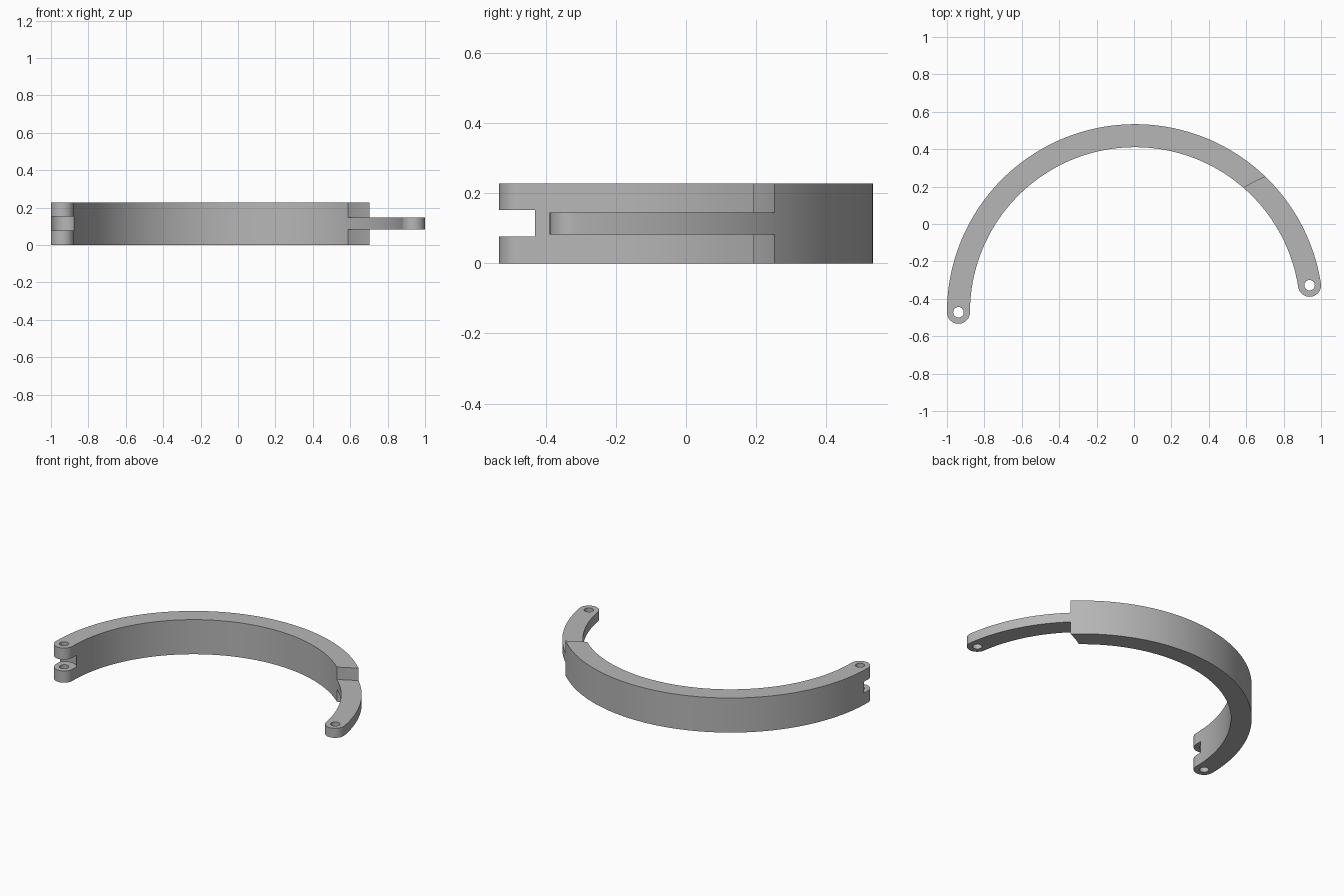
import bpy, bmesh, math
from mathutils import Vector

if "Cube" in bpy.data.objects:
    bpy.data.objects.remove(bpy.data.objects["Cube"])

# Shared dimensions
CX, CY = 0.0056, -0.472          # centre of the ring
R_OUT, R_IN = 1.0056, 0.8826
R_MID, R_END = (R_OUT + R_IN) / 2, (R_OUT - R_IN) / 2
HEIGHT = 0.228
SHOULDER_OUT, SHOULDER_IN = 46.1, 48.8   # shoulder angles, degrees
TONGUE_END = 8.8

grey = bpy.data.materials.new("grey metal")
grey.diffuse_color = (0.47, 0.47, 0.47, 1)
grey.use_nodes = True
grey.node_tree.nodes["Principled BSDF"].inputs["Base Color"].default_value = grey.diffuse_color


def polar(r, deg, cx=CX, cy=CY):
    a = math.radians(deg)
    return Vector((cx + r * math.cos(a), cy + r * math.sin(a)))


def arc(r, a0, a1, n, cx=CX, cy=CY):
    return [polar(r, a0 + (a1 - a0) * i / n, cx, cy) for i in range(n + 1)]


def prism(name, outline, z0, z1):
    bm = bmesh.new()
    base = bm.faces.new([bm.verts.new((p.x, p.y, z0)) for p in outline])
    top = bmesh.ops.extrude_face_region(bm, geom=[base])["geom"]
    verts = [g for g in top if isinstance(g, bmesh.types.BMVert)]
    bmesh.ops.translate(bm, verts=verts, vec=(0, 0, z1 - z0))
    bmesh.ops.recalc_face_normals(bm, faces=bm.faces)
    mesh = bpy.data.meshes.new(name)
    bm.to_mesh(mesh)
    bm.free()
    mesh.materials.append(grey)
    ob = bpy.data.objects.new(name, mesh)
    bpy.context.collection.objects.link(ob)
    return ob


def cut_cylinder(ob, centre, r, z0, z1, n=40):
    ring = arc(r, 0, 360, n, centre.x, centre.y)[:-1]
    cutter = prism("cutter", ring, z0, z1)
    bpy.context.view_layer.objects.active = ob
    mod = ob.modifiers.new("cut", 'BOOLEAN')
    mod.operation, mod.solver, mod.object = 'DIFFERENCE', 'EXACT', cutter
    bpy.ops.object.modifier_apply(modifier=mod.name)
    bpy.data.objects.remove(cutter)


def smooth(ob):
    bpy.ops.object.select_all(action='DESELECT')
    ob.select_set(True)
    bpy.context.view_layer.objects.active = ob
    bpy.ops.object.shade_smooth_by_angle(angle=math.radians(30))


# Slightly bowed shoulder line, from outer wall to inner wall
p0, p1 = polar(R_OUT, SHOULDER_OUT), polar(R_IN, SHOULDER_IN)
bow = Vector((-0.46, 0.89)) * 0.003
shoulder = [p0.lerp(p1, t / 8) + bow * (4 * (t / 8) * (1 - t / 8)) for t in range(9)]

# Main band: rounded clevis end on the left, shoulder on the right
left_pin = polar(R_MID, 180)
outline = (arc(R_OUT, SHOULDER_OUT, 180, 90)
           + arc(R_END, 180, 360, 24, left_pin.x, left_pin.y)[1:-1]
           + arc(R_IN, 180, SHOULDER_IN, 90)
           + shoulder[-2:0:-1])
band = prism("curved_band", outline, 0, HEIGHT)
cut_cylinder(band, left_pin, 0.0745, 0.077, 0.152, 64)   # clevis slot
cut_cylinder(band, left_pin, 0.028, -0.1, 0.4)           # pin hole
smooth(band)

# Thin hinge tongue that continues the arc from the shoulder
right_pin = polar(R_MID, TONGUE_END)
outline = (shoulder
           + arc(R_IN, SHOULDER_IN, TONGUE_END, 30)[1:]
           + arc(R_END, TONGUE_END - 180, TONGUE_END, 24, right_pin.x, right_pin.y)[1:-1]
           + arc(R_OUT, TONGUE_END, SHOULDER_OUT, 30)[:-1])
tongue = prism("hinge_tongue", outline, 0.083, 0.146)
cut_cylinder(tongue, right_pin, 0.028, -0.1, 0.4)        # pin hole
smooth(tongue)
